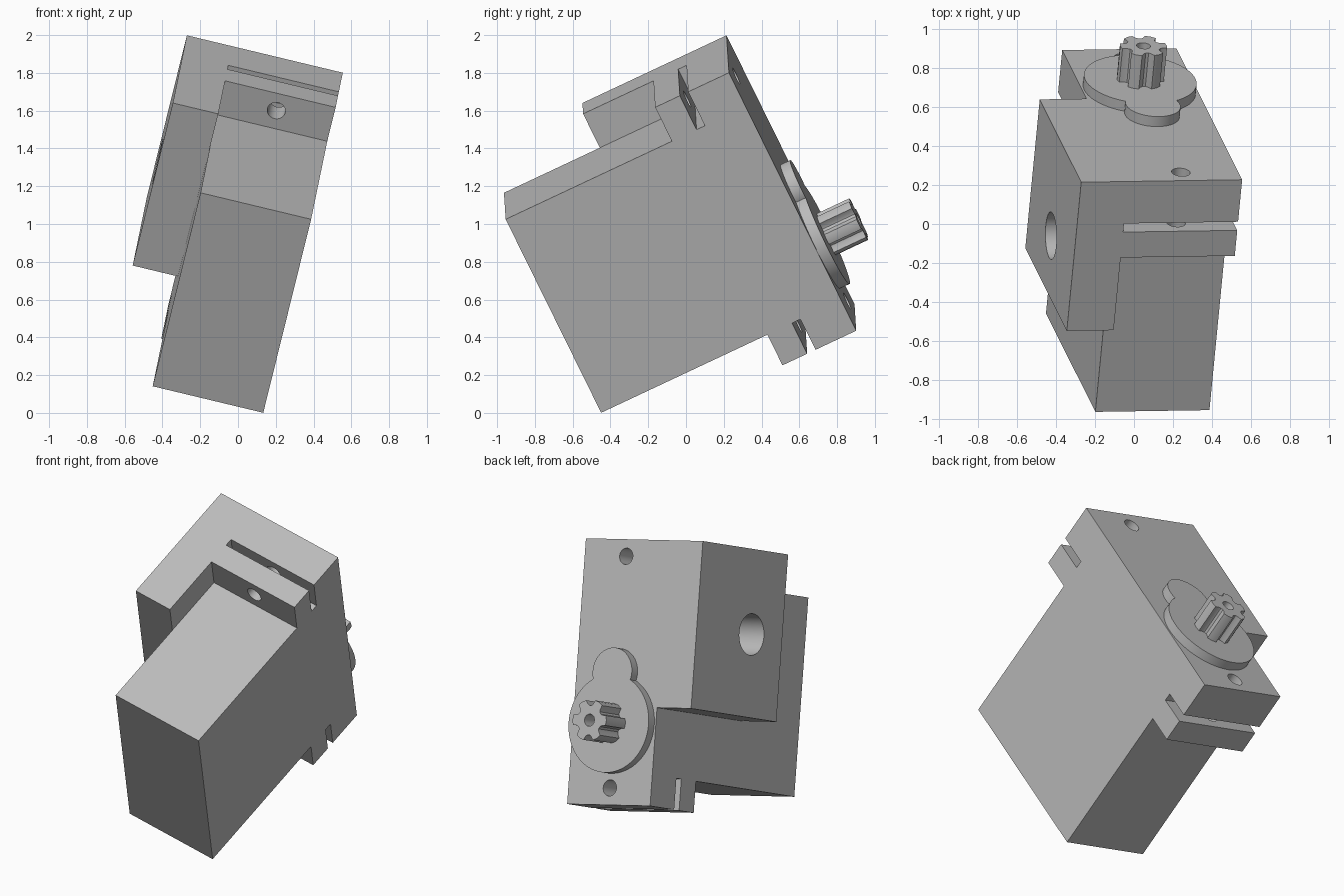
import bpy, bmesh, math
from mathutils import Matrix, Vector

cube = bpy.data.objects.get("Cube")
if cube:
    bpy.data.objects.remove(cube, do_unlink=True)

# One flat grey for everything
grey = bpy.data.materials.new("light grey plastic")
grey.use_nodes = True
COLOR = (0.5, 0.5, 0.5, 1)
grey.diffuse_color = COLOR
grey.node_tree.nodes["Principled BSDF"].inputs["Base Color"].default_value = COLOR

# Tilted frame of the motor: x = width, y = shaft direction, z = length
side = Vector((0.972, 0.015, -0.233)).normalized()
shaft = Vector((0.0875, 0.901, 0.423))
shaft = (shaft - side * shaft.dot(side)).normalized()
length = side.cross(shaft)
TILT = Matrix((side, shaft, length)).transposed().to_4x4()
TILT.translation = (0, 0, -0.005)

LEFT, RIGHT = -0.48, 0.122          # main body width
MID = (LEFT + RIGHT) / 2
BACK = 1.018                        # face carrying the shaft
PLATE = BACK + 0.057


def prism(name, points, direction):
    """Extrude a planar outline along a direction."""
    bm = bmesh.new()
    face = bm.faces.new([bm.verts.new(p) for p in points])
    out = bmesh.ops.extrude_face_region(bm, geom=[face])
    verts = [g for g in out["geom"] if isinstance(g, bmesh.types.BMVert)]
    bmesh.ops.translate(bm, verts=verts, vec=direction)
    bmesh.ops.recalc_face_normals(bm, faces=bm.faces)
    mesh = bpy.data.meshes.new(name)
    bm.to_mesh(mesh)
    bm.free()
    mesh.materials.append(grey)
    obj = bpy.data.objects.new(name, mesh)
    bpy.context.collection.objects.link(obj)
    return obj


def shaft_cylinder(name, x, z, radius, y0, y1, sides=64):
    ring = [math.tau * i / sides for i in range(sides)]
    pts = [(x + radius * math.cos(a), y0, z + radius * math.sin(a)) for a in ring]
    return prism(name, pts, (0, y1 - y0, 0))


def combine(target, other, operation):
    mod = target.modifiers.new(operation, "BOOLEAN")
    mod.operation, mod.object, mod.solver = operation, other, "EXACT"
    bpy.context.view_layer.objects.active = target
    bpy.ops.object.modifier_apply(modifier=mod.name)
    bpy.data.objects.remove(other, do_unlink=True)


# Main body with a slotted mounting flange at each end
FRONT, FLANGE = -0.391, 0.585
SLOT_A, SLOT_B = 0.73, 0.779
LOW, HIGH, LOW_END, HIGH_END = 0.228, 1.398, 0.043, 1.603


def flange_steps(base, tip):
    return [(FRONT, base), (FLANGE, base), (FLANGE, tip), (SLOT_A, tip),
            (SLOT_A, base), (SLOT_B, base), (SLOT_B, tip), (BACK, tip)]


outline = flange_steps(LOW, LOW_END) + flange_steps(HIGH, HIGH_END)[::-1]
body = prism("motor_body", [(LEFT, y, z) for y, z in outline], (RIGHT - LEFT, 0, 0))

# Side housing joined to the right of the body
OUTER = -0.727
HOUSE_FRONT, HOUSE_LOW = 0.172, 0.62
housing = prism("side_housing", [(OUTER, HOUSE_FRONT, HOUSE_LOW), (OUTER, BACK, HOUSE_LOW),
                                 (OUTER, BACK, HIGH_END), (OUTER, HOUSE_FRONT, HIGH_END)],
                (LEFT - OUTER, 0, 0))
combine(body, housing, "UNION")

# Round socket in the housing and a screw hole through each flange
ring = [math.tau * i / 64 for i in range(64)]
socket = prism("socket_cutter", [(OUTER - 0.1, 0.475 + 0.122 * math.cos(a),
                                  1.105 + 0.122 * math.sin(a)) for a in ring], (0.34, 0, 0))
combine(body, socket, "DIFFERENCE")
for z in (LOW_END + 0.1, HIGH_END - 0.1):
    combine(body, shaft_cylinder("screw_cutter", MID, z, 0.048, 0.4, 1.2, 48), "DIFFERENCE")

# Raised plate: large disc with a smaller lobe
AXIS = 0.518
plate = shaft_cylinder("raised_plate", MID, AXIS, 0.29, BACK - 0.01, PLATE, 96)
combine(plate, shaft_cylinder("lobe", MID, 0.82, 0.142, BACK - 0.01, PLATE), "UNION")

# Six-toothed output gear with a bored centre
tooth = [(-14, 0.121), (0, 0.123), (14, 0.121), (19, 0.096), (25, 0.087), (35, 0.087), (41, 0.096)]
gear_pts = []
for k in range(6):
    for deg, r in tooth:
        a = math.radians(60 * k + deg)
        gear_pts.append((MID + r * math.cos(a), PLATE - 0.01, AXIS + r * math.sin(a)))
gear = prism("output_gear", gear_pts, (0, 0.2, 0))
combine(gear, shaft_cylinder("bore", MID, AXIS, 0.036, PLATE + 0.02, 1.4, 32), "DIFFERENCE")

# Tilt every part into place and smooth the round walls
for obj in (body, plate, gear):
    obj.data.transform(TILT)
    bpy.ops.object.select_all(action="DESELECT")
    obj.select_set(True)
    bpy.context.view_layer.objects.active = obj
    bpy.ops.object.shade_smooth_by_angle(angle=math.radians(30))
